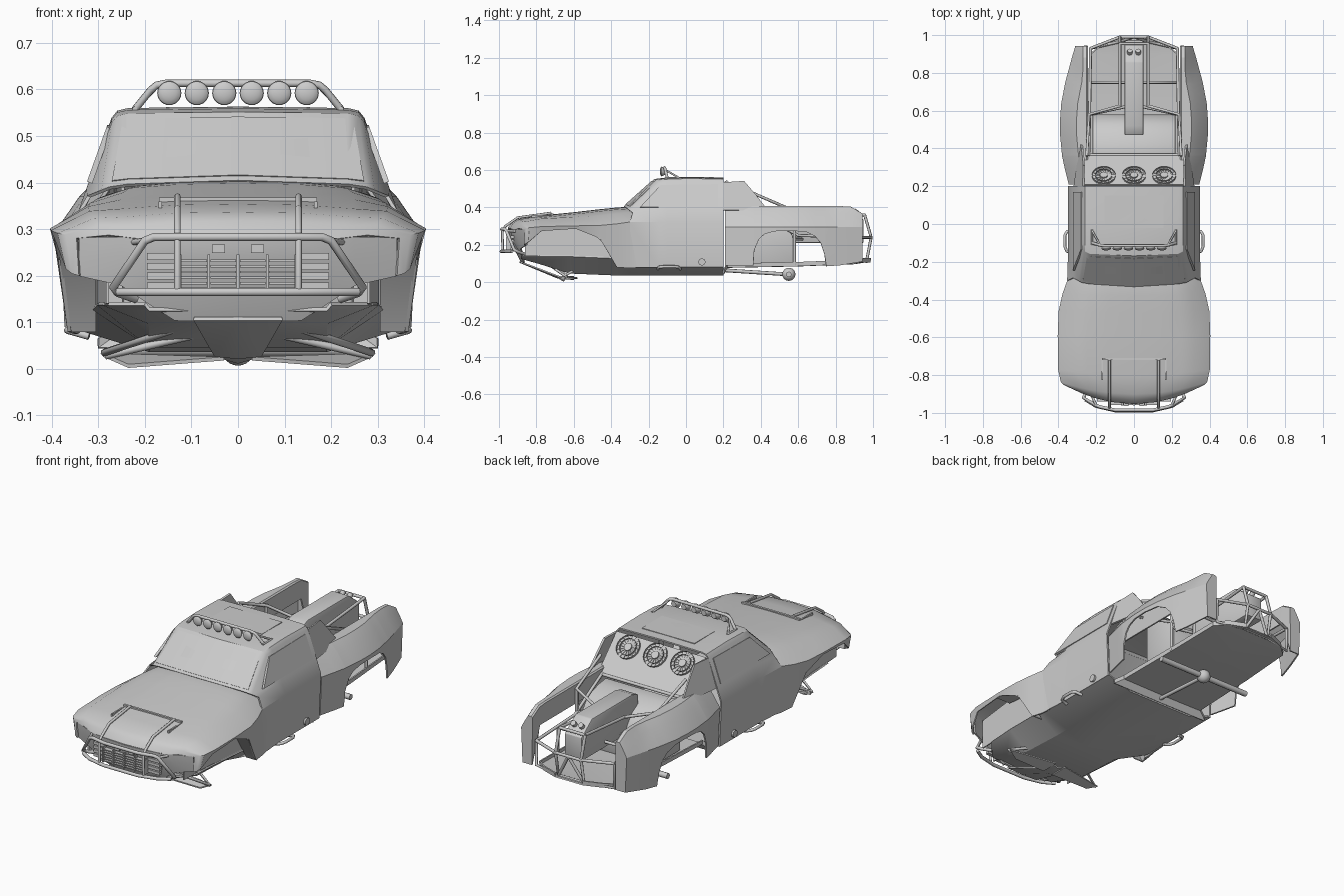
import bpy, bmesh, math
from mathutils import Matrix, Vector

if "Cube" in bpy.data.objects:
    bpy.data.objects.remove(bpy.data.objects["Cube"])

def finish(bm, name, mirror=False, thick=0, angle=25, bevel=0):
    bmesh.ops.recalc_face_normals(bm, faces=bm.faces)
    me = bpy.data.meshes.new(name)
    bm.to_mesh(me)
    bm.free()
    ob = bpy.data.objects.new(name, me)
    bpy.context.collection.objects.link(ob)
    if mirror:
        ob.modifiers.new('mirror', 'MIRROR').merge_threshold = 0.0005
    if thick:
        s = ob.modifiers.new('thickness', 'SOLIDIFY')
        s.thickness, s.offset = thick, 0
    if bevel:
        b = ob.modifiers.new('bevel', 'BEVEL')
        b.width, b.segments = bevel, 2
    bpy.ops.object.select_all(action='DESELECT')
    ob.select_set(True)
    bpy.context.view_layer.objects.active = ob
    bpy.ops.object.convert(target='MESH')
    bpy.ops.object.shade_smooth_by_angle(angle=math.radians(angle))
    return ob

def loft(name, rows, mirror=True, thick=0.008, cap=False, angle=25):
    bm = bmesh.new()
    g = [[bm.verts.new(p) for p in r] for r in rows]
    for a, b in zip(g, g[1:]):
        for i in range(len(a) - 1):
            bm.faces.new((a[i], a[i + 1], b[i + 1], b[i]))
    if cap:
        bm.faces.new(g[-1])
    return finish(bm, name, mirror, thick, angle)

def panel(name, pts, mirror=True, thick=0.012):
    bm = bmesh.new()
    bm.faces.new([bm.verts.new(p) for p in pts])
    return finish(bm, name, mirror, thick)

def prism(name, prof, x, bevel=0.006):
    bm = bmesh.new()
    f = bm.faces.new([bm.verts.new((-x, y, z)) for y, z in prof])
    r = bmesh.ops.extrude_face_region(bm, geom=[f])
    bmesh.ops.translate(bm, vec=(2 * x, 0, 0), verts=[v for v in r['geom'] if isinstance(v, bmesh.types.BMVert)])
    return finish(bm, name, bevel=bevel)

def boxes(name, items):
    bm = bmesh.new()
    for c, s in items:
        bmesh.ops.create_cube(bm, size=1, matrix=Matrix.Translation(c) @ Matrix.Diagonal((*s, 1)))
    return finish(bm, name)

def tube(name, paths, r=0.008, mirror=True):
    cu = bpy.data.curves.new(name, 'CURVE')
    cu.dimensions, cu.bevel_depth, cu.bevel_resolution, cu.use_fill_caps = '3D', r, 2, True
    for p in paths:
        for s in ((1, -1) if mirror else (1,)):
            sp = cu.splines.new('POLY')
            sp.points.add(len(p) - 1)
            for q, (x, y, z) in zip(sp.points, p):
                q.co = (s * x, y, z, 1)
    ob = bpy.data.objects.new(name, cu)
    bpy.context.collection.objects.link(ob)
    bpy.ops.object.select_all(action='DESELECT')
    ob.select_set(True)
    bpy.context.view_layer.objects.active = ob
    bpy.ops.object.convert(target='MESH')
    return ob

def sym(half):  # path from centre outwards -> full path
    return [(-x, y, z) for x, y, z in reversed(half)] + half

# Hood and front fenders
def hood_row(y, xo, zc, zs, ze, xl, zl, bend):
    pts = [(0, zc), (.35 * xo, zc - .002), (.62 * xo, zc - .01), (.8 * xo, zs), (xo, ze), (xl, zl)]
    return [(x, y + bend * (x / xo) ** 2, z) for x, z in pts]
loft('hood_and_fenders', [hood_row(*r) for r in (
    (-.95, .345, .288, .286, .28, .34, .2, .09), (-.93, .368, .315, .305, .287, .355, .205, .08),
    (-.9, .384, .333, .32, .29, .366, .215, .065), (-.8, .398, .35, .335, .296, .388, .275, .03),
    (-.6, .4, .37, .345, .3, .392, .287, .01), (-.47, .395, .385, .352, .302, .382, .235, .01),
    (-.38, .375, .394, .362, .31, .362, .08, .01), (-.33, .35, .398, .37, .32, .348, .075, .03),
    (-.29, .345, .396, .366, .32, .343, .078, .03))], angle=30)

# Nose fascia
def nose(x, back=0):
    return -.948 + .09 * (x / .345) ** 2 + back
loft('front_fascia', [[(x, nose(x), .286 - .01 * x), (x, nose(x, .005), .24), (x, nose(x, b), z)]
     for x, z, b in ((0, .105, .07), (.135, .105, .07), (.19, .14, .045), (.25, .18, .02), (.34, .2, .01))])

# Grille slats and dividers
boxes('grille', [((s * .16, nose(.16), .178 + .021 * i), (.07, .02, .015)) for s in (-1, 1) for i in range(4)] +
      [((x, nose(.06), .172 + .012 * i), (.055, .026, .005)) for x in (-.094, -.032, .032, .094) for i in range(6)] +
      [((x, nose(.03), .205), (.006, .03, .08)) for x in (-.124, -.063, 0, .063, .124)] +
      [((s * .042, nose(.03), .258), (.028, .03, .018)) for s in (-1, 1)])

# Hood vent
boxes('hood_vent', [((0, -.715, .362), (.34, .012, .012)), ((.167, -.77, .352), (.008, .11, .014)),
                    ((-.167, -.77, .352), (.008, .11, .014))])

# Cab shell: windshield base, roof front, roof middle, roof rear
def cab_row(y, zr, front=0):
    return [(0, y - front, zr), (.235, y - front * .5, zr - .003), (.257, y, zr - .008), (.268, y, zr - .022),
            (.322, y, .385), (.345, y, .32), (.335, y, .08)]
loft('cab', [[(0, -.33, .402), (.235, -.315, .394), (.275, -.308, .388), (.29, -.3, .382), (.32, -.285, .37),
              (.35, -.3, .32), (.348, -.33, .078)],
             cab_row(-.145, .548, .022), cab_row(-.1, .555, .01), cab_row(.02, .559), cab_row(.2, .555)])
panel('windshield', [(0, -.32, .412), (.235, -.304, .404), (.27, -.297, .4), (.247, -.158, .53), (.225, -.168, .534), (0, -.18, .537)])
panel('side_window', [(.324 - .36 * (z - .385), y, z) for y, z in ((-.245, .4), (-.135, .518), (.17, .522), (.17, .4))])
boxes('roof_hatch', [((0, .065, .559), (.31, .17, .006))])
panel('cab_sail', [(.268, .2, .533), (.264, .31, .54), (.27, .37, .47), (.28, .44, .38), (.315, .2, .385)], thick=.01)

# Sloped fan panel with three cooling fans
panel('fan_panel', [(-.262, .205, .535), (.262, .205, .535), (.262, .36, .375), (-.262, .36, .375)], False)
for k in (-1, 0, 1):
    bm = bmesh.new()
    M = Matrix.Translation((k * .16, .253, .495)) @ Matrix.Rotation(-math.pi / 4, 4, 'X')
    bmesh.ops.create_cone(bm, cap_ends=True, segments=20, radius1=.022, radius2=.02, depth=.024, matrix=M)
    for rr in (.044, .062):
        ring = bmesh.ops.create_circle(bm, segments=28, radius=rr, matrix=M)['verts']
        es = list({e for v in ring for e in v.link_edges})
        up = bmesh.ops.extrude_edge_only(bm, edges=es)
        bmesh.ops.translate(bm, vec=M.to_3x3() @ Vector((0, 0, .012)),
                            verts=[v for v in up['geom'] if isinstance(v, bmesh.types.BMVert)])
    for i in range(16):
        R = Matrix.Rotation(i * math.tau / 16, 4, 'Z') @ Matrix.Translation((.04, 0, .004))
        bmesh.ops.create_cube(bm, size=1, matrix=M @ R @ Matrix.Rotation(.5, 4, 'X') @ Matrix.Diagonal((.044, .01, .002, 1)))
    finish(bm, 'cooling_fan')

# Rear fenders with wheel arch in the lower edge
def width(y):
    t = [(.21, .342), (.35, .376), (.5, .39), (.62, .385), (.75, .36), (.88, .325), (.94, .308)]
    for (a, p), (b, q) in zip(t, t[1:]):
        if y <= b:
            return p + (q - p) * (y - a) / (b - a)
def fender_row(y, zl, zt=.403):
    w = width(y)
    return [(.247, y, max(zl, .3 if y < .93 else .11)), (.247, y, zt - .004), (.252, y, zt),
            (max(.268, w - .085), y, zt), (max(.29, w - .05), y, zt - .036), (w, y, .295),
            (w - .008 * (.3 - zl) / .2, y, zl)]
loft('rear_fender', [fender_row(*a) for a in ((.21, .09), (.3, .09), (.36, .09), (.365, .17), (.39, .23), (.42, .257),
     (.47, .272), (.55, .275), (.64, .27), (.69, .245), (.72, .21), (.74, .15), (.75, .085), (.82, .09),
     (.88, .1, .4), (.94, .11, .365))], cap=True)

# Underbody pans and inner wheel wells
loft('front_belly_pan', [[(0, y, zb), (.19, y, zb), (w, y, zt)] for y, zb, zt, w in
     ((-.88, .128, .14, .2), (-.78, .1, .14, .29), (-.62, .05, .14, .3), (-.38, .04, .13, .31), (-.3, .04, .085, .335),
      (.2, .04, .085, .335))])
loft('rear_belly_pan', [[(0, y, z), (w, y, z), (w, y, z + .02)] for y, z, w in
     ((.2, .045, .3), (.22, .08, .25), (.6, .088, .24), (.9, .1, .23), (.95, .108, .17), (.985, .11, .08))])
panel('front_inner_well', [(.28, -.86, .14), (.3, -.38, .13), (.3, -.38, .34), (.28, -.86, .3)], thick=.006)
loft('front_well_rear_wall', [[(.305, y, z), (x, y, z)] for y, z, x in
     ((-.365, .08, .358), (-.45, .22, .38), (-.52, .28, .39), (-.62, .29, .39))], thick=.005)
loft('front_skid', [[(0, -.89, .108), (.095, -.885, .108)], [(0, -.69, .025), (.05, -.68, .03)],
                    [(0, -.6, .015), (.05, -.6, .03)]])

# Front suspension arms
tube('front_upper_arms', [[(.09, -.74, .1), (.287, -.65, .035), (.09, -.55, .09)],
                          [(.08, -.68, .075), (.285, -.64, .028)]], .008)
panel('front_lower_arm', [(.03, -.68, .022), (.235, -.655, .006), (.29, -.635, .03), (.03, -.58, .022)], thick=.008)

# Rear axle, differential and drive shaft
tube('rear_axle', [[(-.28, .55, .042), (.28, .55, .042)]], .015, False)
tube('drive_shaft', [[(0, .18, .065), (0, .54, .042)]], .01, False)
bm = bmesh.new()
bmesh.ops.create_uvsphere(bm, u_segments=20, v_segments=12, radius=.035, matrix=Matrix.Translation((0, .55, .042)))
finish(bm, 'differential')

# Side step hoops and exhaust tips
tube('side_step', [[(.32, -.15, .07), (.355, -.145, .08), (.366, -.12, .083), (.366, -.06, .083), (.355, -.04, .08), (.32, -.03, .07)]], .008)
tube('exhaust_tip', [[(.28, .085, .108), (.35, .085, .108)]], .02)

# Front bull bar
tube('bull_bar', [sym([(.1, -.988, .165), (.2, -.965, .165), (.258, -.93, .165)]),
                  sym([(.1, -.985, .283), (.18, -.968, .283), (.2, -.96, .275), (.268, -.92, .175), (.258, -.9, .163), (.22, -.86, .15)])],
     .009, False)
tube('hood_guard', [[(.13, -.98, .165), (.13, -.982, .27), (.13, -.965, .3), (.13, -.9, .345), (.13, -.72, .37)],
                    [(.2, -.96, .275), (.24, -.87, .27)]], .007)

# Roof light bar
tube('light_bar', [sym([(.155, -.115, .613), (.175, -.113, .609), (.188, -.11, .598), (.222, -.1, .556)])], .008, False)
tube('light_bar_brace', [[(.18, -.11, .6), (.222, -.035, .557)], [(.222, -.11, .558), (.222, -.03, .558)]], .005)
for i in range(6):
    bm = bmesh.new()
    M = Matrix.Translation(((i - 2.5) * .059, -.118, .592)) @ Matrix.Rotation(math.pi / 2, 4, 'X')
    bmesh.ops.create_cone(bm, cap_ends=True, segments=24, radius1=.014, radius2=.026, depth=.024, matrix=M)
    bmesh.ops.create_uvsphere(bm, u_segments=24, v_segments=10, radius=.025,
                              matrix=M @ Matrix.Translation((0, 0, .012)) @ Matrix.Diagonal((1, 1, .4, 1)))
    finish(bm, 'roof_light')

# Bed: tank, centre box with caps, tube frame
prism('rear_tank', [(.36, .09), (.36, .36), (.42, .352), (.48, .335), (.53, .305), (.57, .25), (.58, .2), (.58, .09)], .22)
prism('center_box', [(.47, .3), (.47, .385), (.52, .403), (.86, .403), (.95, .335), (.95, .21), (.58, .21)], .05)
tube('box_cap', [[(.022, .9, .365), (.022, .918, .385)]], .014)
tube('bed_frame', [[(.25, .36, .475), (.238, .58, .38), (.075, .625, .33)], [(.238, .58, .38), (.238, .58, .09)],
                   [(.24, .36, .38), (.235, .6, .25), (.23, .93, .24)], [(.235, .58, .23), (.05, .62, .23)],
                   [(0, .365, .375), (.255, .365, .375)], [(.23, .75, .1), (.23, .75, .24), (.05, .75, .24)]], .008)
tube('rear_bumper_frame', [[(.075, .955, .36), (.075, .99, .24), (.075, .965, .11), (.23, .93, .11), (.23, .93, .24)],
                           [(0, .955, .36), (.075, .955, .36)], [(0, .99, .24), (.075, .99, .24), (.23, .93, .24)],
                           [(-.075, .965, .11), (0, .99, .24)], [(0, .965, .11), (.075, .965, .11)],
                           [(.075, .955, .36), (.075, .62, .33)]], .008)
